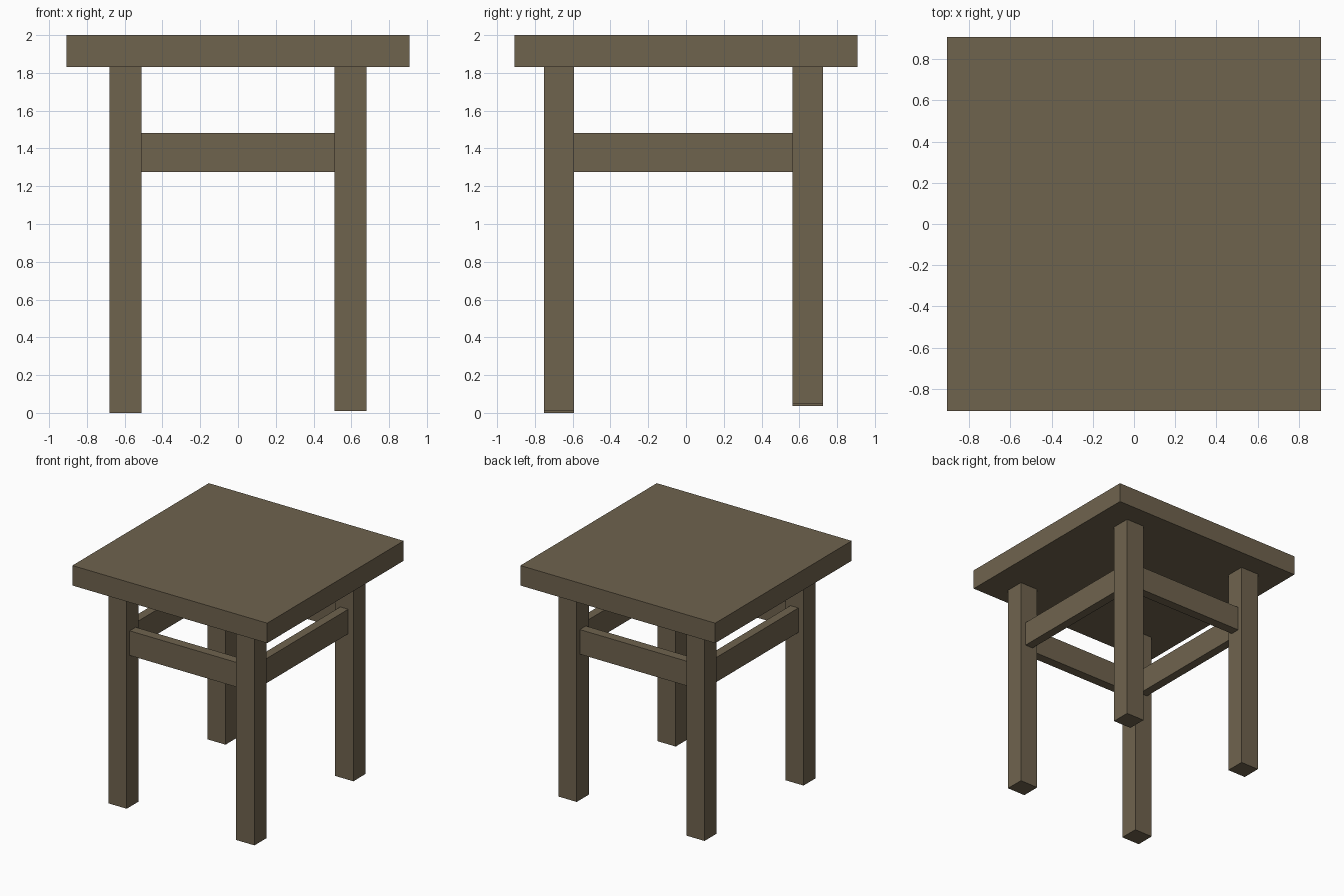
import bpy

if "Cube" in bpy.data.objects:
    bpy.data.objects.remove(bpy.data.objects["Cube"])

# Single brown wood colour
wood = bpy.data.materials.new("brown wood")
wood.diffuse_color = (0.159, 0.125, 0.076, 1)
wood.use_nodes = True
wood.node_tree.nodes["Principled BSDF"].inputs["Base Color"].default_value = wood.diffuse_color


def box(name, x0, x1, y0, y1, z0, z1):
    bpy.ops.mesh.primitive_cube_add(
        size=1, location=((x0 + x1) / 2, (y0 + y1) / 2, (z0 + z1) / 2))
    ob = bpy.context.object
    ob.name = name
    ob.scale = (x1 - x0, y1 - y0, z1 - z0)
    bpy.ops.object.transform_apply(location=False, rotation=False, scale=True)
    ob.data.materials.append(wood)
    return ob


# Seat slab
UNDER = 1.832
box("seat", -0.907, 0.907, -0.907, 0.907, UNDER, 2.0)

# Legs: slightly uneven feet
X_IN, X_OUT = 0.51, 0.68
FRONT, BACK = (-0.752, -0.592), (0.563, 0.725)
for name, side, (y0, y1), foot in (
        ("front_left_leg", -1, FRONT, 0.0), ("front_right_leg", 1, FRONT, 0.01),
        ("back_left_leg", -1, BACK, 0.037), ("back_right_leg", 1, BACK, 0.047)):
    xs = sorted((side * X_IN, side * X_OUT))
    box(name, *xs, y0, y1, foot, UNDER)

# Rails between the legs
Z0, Z1 = 1.275, 1.482
box("front_rail", -X_IN, X_IN, -0.712, -0.632, Z0, Z1)
box("back_rail", -X_IN, X_IN, 0.604, 0.684, Z0, Z1)
box("left_rail", -0.632, -0.558, FRONT[1], BACK[0], Z0, Z1)
box("right_rail", 0.558, 0.632, FRONT[1], BACK[0], Z0, Z1)
